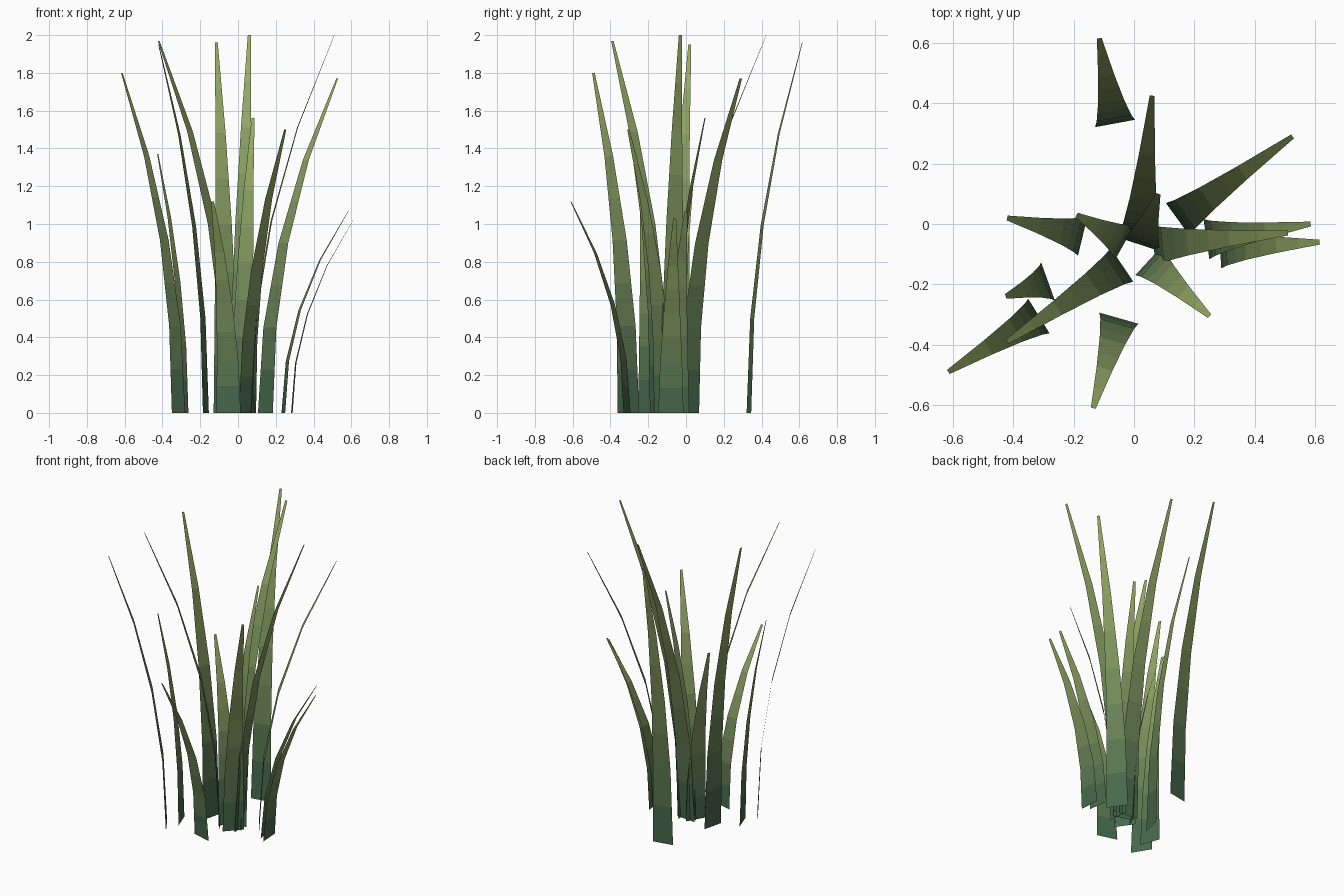
import bpy
from mathutils import Vector

if "Cube" in bpy.data.objects:
    bpy.data.objects.remove(bpy.data.objects["Cube"])

SEGMENTS = 4                                  # bends along each blade
BANDS = 2                                     # colour bands per segment
WIDTHS = [0.134, 0.117, 0.088, 0.054, 0.016]  # blade width at each bend

# Colour bands from dark green root to yellow-green tip
ROOT, TIP = Vector((0.045, 0.12, 0.065)), Vector((0.34, 0.44, 0.14))
materials = []
for i in range(SEGMENTS * BANDS):
    mat = bpy.data.materials.new(f"grass_{i + 1}")
    c = ROOT.lerp(TIP, (i + 0.5) / (SEGMENTS * BANDS))
    mat.diffuse_color = (*c, 1)
    mat.use_nodes = True
    mat.node_tree.nodes["Principled BSDF"].inputs["Base Color"].default_value = mat.diffuse_color
    materials.append(mat)

# Blades: root x, root y, tip x, tip y, tip height
BLADES = [
    (-0.063, 0.333, -0.115, 0.615, 1.96),
    (0.02, -0.03, 0.06, 0.425, 2.00),
    (0.145, 0.015, 0.525, 0.29, 1.77),
    (0.24, -0.05, 0.585, 0.00, 1.07),
    (0.285, -0.08, 0.615, -0.06, 1.03),
    (0.065, -0.07, 0.51, -0.03, 2.00),
    (0.05, -0.12, 0.25, -0.305, 1.50),
    (-0.05, -0.312, -0.135, -0.61, 1.12),
    (-0.315, -0.305, -0.615, -0.49, 1.80),
    (-0.04, -0.135, -0.42, -0.39, 1.97),
    (-0.285, -0.19, -0.425, -0.24, 1.37),
    (-0.17, -0.04, -0.42, 0.02, 1.95),
    (-0.03, -0.06, -0.19, 0.03, 1.19),
    (0.025, -0.07, 0.08, 0.10, 1.56),
]


def add_blade(name, rx, ry, tx, ty, height):
    """Flat tapering strip that bends outward towards its tip."""
    root, lean = Vector((rx, ry, 0)), Vector((tx - rx, ty - ry, 0))
    side = Vector((-lean.y, lean.x, 0)).normalized()
    rows = []
    for i, width in enumerate(WIDTHS):
        t = i / SEGMENTS
        centre = root + lean * t * t
        centre.z = height * t * (1.03 - 0.03 * t)
        rows.append((centre - side * width / 2, centre + side * width / 2))

    # Split each flat segment into colour bands
    verts = []
    for low, high in zip(rows, rows[1:]):
        for b in range(BANDS):
            verts += [p.lerp(q, b / BANDS) for p, q in zip(low, high)]
    verts += rows[-1]
    faces = [(k, k + 1, k + 3, k + 2) for k in range(0, len(verts) - 2, 2)]

    mesh = bpy.data.meshes.new(name)
    mesh.from_pydata(verts, [], faces)
    for mat in materials:
        mesh.materials.append(mat)
    for i, poly in enumerate(mesh.polygons):
        poly.material_index = i
    bpy.context.collection.objects.link(bpy.data.objects.new(name, mesh))


for n, blade in enumerate(BLADES, 1):
    add_blade(f"grass_blade_{n}", *blade)
